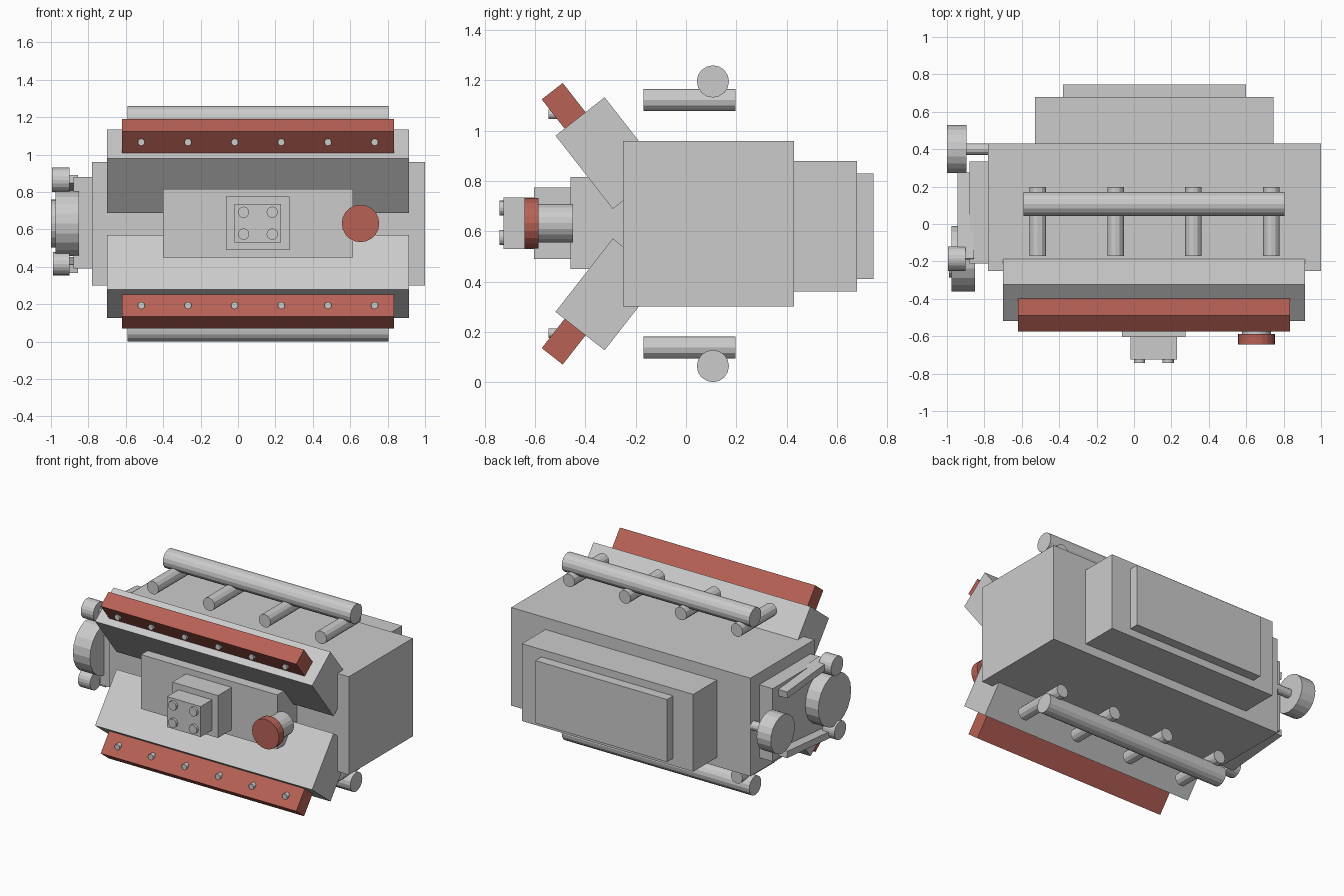
import bpy, bmesh, math
from mathutils import Matrix, Vector

if "Cube" in bpy.data.objects:
    bpy.data.objects.remove(bpy.data.objects["Cube"])

MID = 0.63  # the engine is symmetric about this height

red = bpy.data.materials.new("red_paint")
red.diffuse_color = (0.48, 0.12, 0.09, 1)
red.use_nodes = True
red.node_tree.nodes["Principled BSDF"].inputs["Base Color"].default_value = red.diffuse_color


def finish(name, bm, matrix, mat=None):
    mesh = bpy.data.meshes.new(name)
    bmesh.ops.recalc_face_normals(bm, faces=bm.faces)
    bm.to_mesh(mesh)
    bm.free()
    ob = bpy.data.objects.new(name, mesh)
    ob.matrix_world = matrix
    bpy.context.collection.objects.link(ob)
    if mat:
        mesh.materials.append(mat)
    return ob


def box(name, x, y, z, tilt=0.0, mat=None):
    """Box from (min, max) ranges, tilted about the x axis through its centre."""
    centre = Vector([sum(r) / 2 for r in (x, y, z)])
    bm = bmesh.new()
    bmesh.ops.create_cube(bm, size=1)
    bmesh.ops.scale(bm, vec=[r[1] - r[0] for r in (x, y, z)], verts=bm.verts)
    return finish(name, bm, Matrix.Translation(centre) @ Matrix.Rotation(tilt, 4, 'X'), mat)


def cyl(name, axis, span, a, b, r, sides=20, mat=None):
    """Cylinder along 'X' at (y, z) = (a, b), or along 'Y' at (x, z) = (a, b)."""
    mid = sum(span) / 2
    bm = bmesh.new()
    bmesh.ops.create_cone(bm, cap_ends=True, segments=sides, radius1=r, radius2=r,
                          depth=span[1] - span[0])
    if axis == 'X':
        loc, rot = (mid, a, b), Matrix.Rotation(math.pi / 2, 4, 'Y')
    else:
        loc, rot = (a, mid, b), Matrix.Rotation(math.pi / 2, 4, 'X')
    return finish(name, bm, Matrix.Translation(loc) @ rot, mat)


def around(c, size):
    return (c - size / 2, c + size / 2)


# Block, sump and front cover
box("engine_block", (-0.78, 1.0), (-0.25, 0.43), (0.30, 0.96))
box("oil_pan", (-0.53, 0.745), (0.43, 0.68), (0.36, 0.88))
box("oil_pan_base", (-0.38, 0.60), (0.68, 0.745), (0.41, 0.83))
box("timing_cover", (-0.88, -0.78), (-0.21, 0.335), (0.39, 0.88))

# Intake and carburettor
box("intake_manifold", (-0.40, 0.615), (-0.46, -0.22), (0.45, 0.815))
box("carburettor_base", (-0.065, 0.275), (-0.605, -0.46), (0.49, 0.775))
box("carburettor", (-0.02, 0.23), (-0.725, -0.605), (0.53, 0.735))
for i, x in enumerate((0.03, 0.183)):
    for j, z in enumerate((0.575, 0.692)):
        cyl(f"carburettor_throat_{i}{j}", 'Y', (-0.742, -0.72), x, z, 0.03, 16)

# Distributor
cyl("distributor_body", 'Y', (-0.59, -0.45), 0.655, 0.632, 0.077)
cyl("distributor_cap", 'Y', (-0.643, -0.587), 0.655, 0.632, 0.1, 20, red)

# Both cylinder banks, mirrored about mid height
for side, s in (("upper", 1), ("lower", -1)):
    def h(z):
        return MID + s * (z - MID)
    tilt = s * math.radians(38)
    box(f"{side}_cylinder_head", (-0.70, 0.915), around(-0.3075, 0.248),
        around(h(0.911), 0.37), tilt)
    box(f"{side}_valve_cover", (-0.62, 0.835), around(-0.481, 0.106),
        around(h(1.092), 0.166), tilt, red)
    for i in range(6):
        cyl(f"{side}_cover_bolt_{i}", 'Y', (-0.547, -0.50), -0.517 + 0.2495 * i,
            h(1.066), 0.019, 12)
    # Exhaust log and runners
    cyl(f"{side}_exhaust_log", 'X', (-0.59, 0.805), 0.107, h(1.196), 0.064, 16)
    for i in range(4):
        cyl(f"{side}_exhaust_runner_{i}", 'Y', (-0.17, 0.197), -0.515 + 0.4165 * i,
            h(1.123), 0.044, 12)
    # Belt run between the pulleys
    box(f"{side}_belt", (-0.945, -0.855), around(0.043, 0.463),
        around(h(0.85), 0.045), -s * 0.085)

# Pulleys
cyl("crank_pulley", 'X', (-1.0, -0.895), 0.40, 0.632, 0.128)
cyl("crank_shaft", 'X', (-0.92, -0.75), 0.40, 0.632, 0.03, 12)
cyl("fan_pulley", 'X', (-0.977, -0.85), -0.185, 0.632, 0.175)
cyl("upper_idler_pulley", 'X', (-0.995, -0.902), -0.185, 0.865, 0.065)
cyl("lower_idler_pulley", 'X', (-0.99, -0.90), -0.225, 0.416, 0.062)
